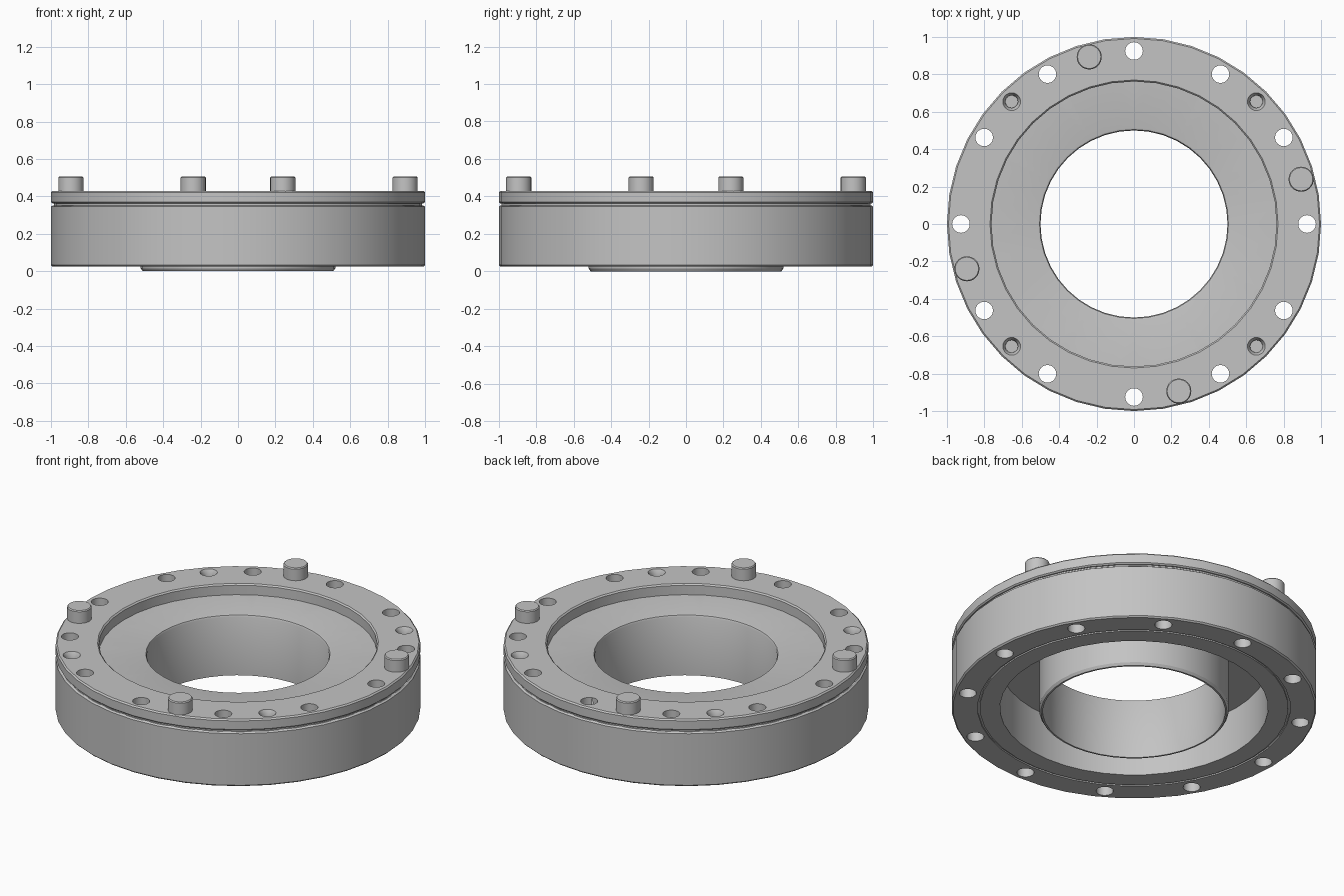
import bpy, bmesh, math
from mathutils import Vector, Matrix

cube = bpy.data.objects.get("Cube")
if cube:
    bpy.data.objects.remove(cube, do_unlink=True)

steel = bpy.data.materials.new("satin_grey_metal")
steel.use_nodes = True
GREY = (0.55, 0.55, 0.55, 1)
steel.diffuse_color = GREY
steel.node_tree.nodes["Principled BSDF"].inputs["Base Color"].default_value = GREY

BOLT_RADIUS = 0.925


def finish(name, bm):
    bmesh.ops.recalc_face_normals(bm, faces=bm.faces)
    mesh = bpy.data.meshes.new(name)
    bm.to_mesh(mesh)
    bm.free()
    mesh.materials.append(steel)
    obj = bpy.data.objects.new(name, mesh)
    bpy.context.collection.objects.link(obj)
    return obj


def revolve(bm, profile, segments, centre=(0, 0)):
    """Spin a closed (radius, height) outline; points on the axis become caps."""
    rings = []
    for r, z in profile:
        if r == 0:
            rings.append([bm.verts.new((*centre, z))] * segments)
        else:
            angles = [math.tau * i / segments for i in range(segments)]
            rings.append([bm.verts.new((centre[0] + r * math.cos(a),
                                        centre[1] + r * math.sin(a), z)) for a in angles])
    for a, b in zip(rings, rings[1:] + rings[:1]):
        for i in range(segments):
            j = (i + 1) % segments
            corners = list(dict.fromkeys((a[i], a[j], b[j], b[i])))
            if len(corners) > 2:
                bm.faces.new(corners)


def bolt_circle(count, start):
    for i in range(count):
        a = math.radians(start) + math.tau * i / count
        yield BOLT_RADIUS * math.cos(a), BOLT_RADIUS * math.sin(a)


def cut(obj, cutter):
    mod = obj.modifiers.new("holes", 'BOOLEAN')
    mod.operation = 'DIFFERENCE'
    mod.solver = 'EXACT'
    mod.object = cutter
    bpy.context.view_layer.objects.active = obj
    bpy.ops.object.modifier_apply(modifier=mod.name)


def smooth(obj):
    bpy.ops.object.select_all(action='DESELECT')
    obj.select_set(True)
    bpy.context.view_layer.objects.active = obj
    bpy.ops.object.shade_smooth_by_angle(angle=math.radians(30))


# Housing: outer drum, hollow underside and central sleeve in one section
bm = bmesh.new()
revolve(bm, [(0.5, 0), (0.51, 0), (0.52, 0.015), (0.52, 0.3),
             (0.735, 0.3), (0.735, 0.025),
             (0.845, 0.025), (0.845, 0.033), (0.857, 0.033), (0.857, 0.025),
             (0.992, 0.025), (1, 0.033), (1, 0.345), (0.99, 0.352),
             (0.985, 0.352), (0.985, 0.365),
             (0.515, 0.365), (0.505, 0.362), (0.5, 0.352)], 40)
housing = finish("housing", bm)

# Flange ring on top, with a chamfered rim
bm = bmesh.new()
revolve(bm, [(0.762, 0.363), (0.992, 0.363), (1, 0.37), (1, 0.422),
             (0.992, 0.43), (0.77, 0.43), (0.762, 0.422)], 40)
flange = finish("flange_ring", bm)

# Through holes around the bolt circle
bm = bmesh.new()
for spot in bolt_circle(12, 0):
    revolve(bm, [(0, -0.1), (0.047, -0.1), (0.047, 0.6), (0, 0.6)], 24, spot)
through_cutter = finish("through_hole_cutter", bm)

# Countersunk blind holes between them
bm = bmesh.new()
for spot in bolt_circle(4, 45):
    revolve(bm, [(0, 0.375), (0.033, 0.375), (0.033, 0.405),
                 (0.048, 0.431), (0.048, 0.5), (0, 0.5)], 24, spot)
blind_cutter = finish("blind_hole_cutter", bm)

cut(housing, through_cutter)
cut(flange, through_cutter)
cut(flange, blind_cutter)
for cutter in (through_cutter, blind_cutter):
    bpy.data.objects.remove(cutter, do_unlink=True)
smooth(housing)
smooth(flange)

# Locating pins standing on the flange
for n, spot in enumerate(bolt_circle(4, 15), 1):
    bm = bmesh.new()
    revolve(bm, [(0, 0.425), (0.067, 0.425), (0.067, 0.5),
                 (0.062, 0.506), (0, 0.506)], 32, spot)
    smooth(finish(f"locating_pin_{n}", bm))
